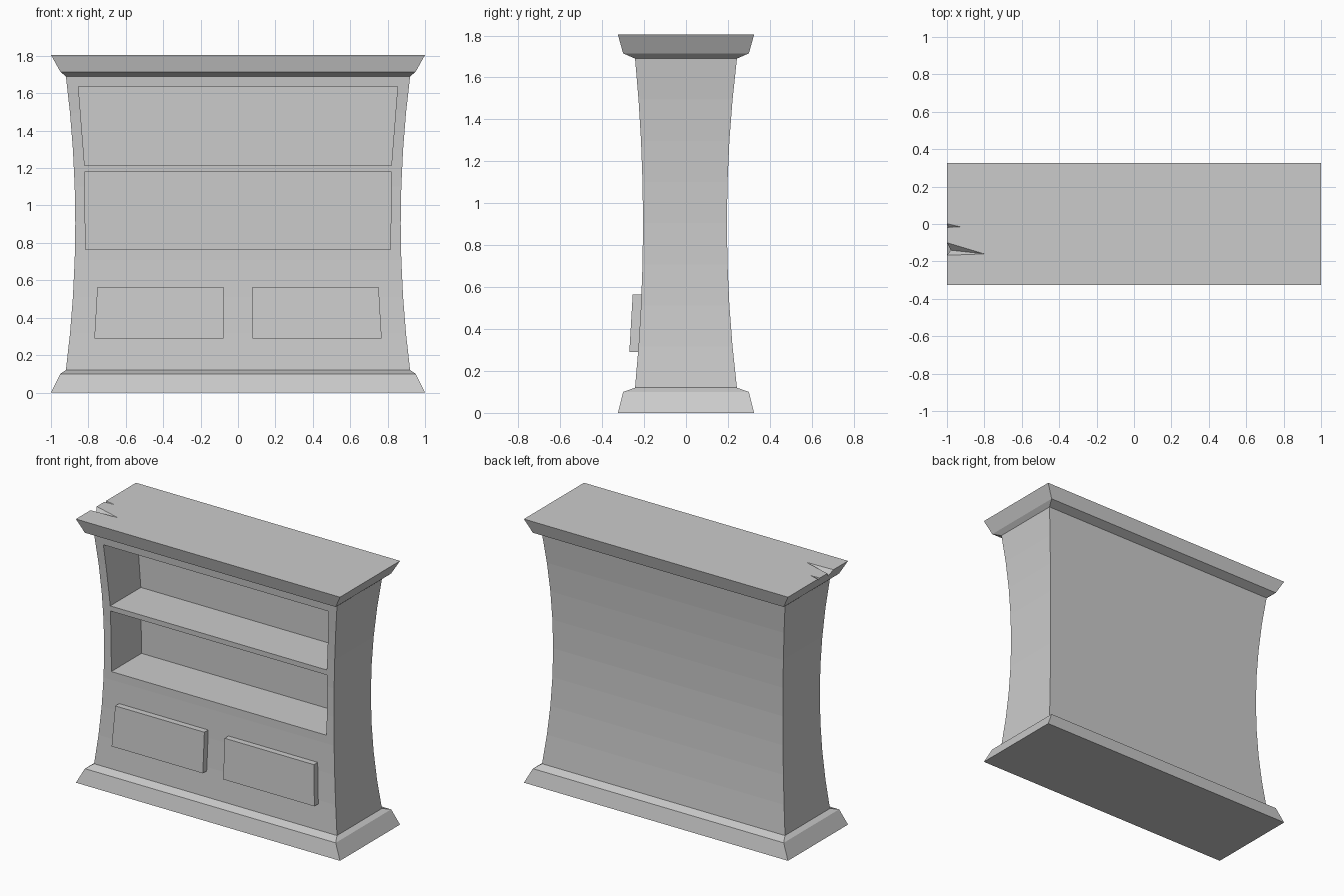
import bpy, bmesh
from mathutils import Vector

if "Cube" in bpy.data.objects:
    bpy.data.objects.remove(bpy.data.objects["Cube"])


def finish(name, bm):
    bmesh.ops.recalc_face_normals(bm, faces=bm.faces)
    me = bpy.data.meshes.new(name)
    bm.to_mesh(me)
    bm.free()
    ob = bpy.data.objects.new(name, me)
    bpy.context.collection.objects.link(ob)
    return ob


def loft(name, rings):
    """Join equal-length point rings with quads and cap both ends."""
    bm = bmesh.new()
    loops = [[bm.verts.new(p) for p in r] for r in rings]
    n = len(loops[0])
    for a, b in zip(loops, loops[1:]):
        for i in range(n):
            j = (i + 1) % n
            bm.faces.new((a[i], a[j], b[j], b[i]))
    bm.faces.new(loops[0])
    bm.faces.new(loops[-1])
    return finish(name, bm)


def hull(name, points):
    bm = bmesh.new()
    for p in points:
        bm.verts.new(p)
    bmesh.ops.convex_hull(bm, input=bm.verts)
    return finish(name, bm)


def cut(target, cutter):
    cutter.hide_render = True
    mod = target.modifiers.new("cut", 'BOOLEAN')
    mod.operation = 'DIFFERENCE'
    mod.solver = 'EXACT'
    mod.object = cutter
    bpy.context.view_layer.objects.active = target
    bpy.ops.object.modifier_apply(modifier=mod.name)
    bpy.data.objects.remove(cutter)


def rect(hx, y0, y1, z):
    return [(-hx, y0, z), (hx, y0, z), (hx, y1, z), (-hx, y1, z)]


# Waisted side profile between base and crown
Z0, Z1 = 0.12, 1.69


def waist(z):
    return ((z - 0.905) / 0.785) ** 2


def front_y(z):
    return -0.205 - 0.038 * waist(z)


# Carcass: base moulding, curved body and crown moulding in one loft
rings = [rect(1.0, -0.325, 0.325, 0), rect(0.95, -0.30, 0.30, 0.1)]
for i in range(9):
    z = Z0 + (Z1 - Z0) * i / 8
    rings.append(rect(0.87 + 0.05 * waist(z), front_y(z), 0.195 + 0.048 * waist(z), z))
rings += [rect(0.95, -0.30, 0.30, 1.715), rect(1.0, -0.325, 0.325, 1.805)]
carcass = loft("bookcase_carcass", rings)

# Two open shelf recesses: bottom z, top z, half width at bottom and top
for z0, z1, w0, w1 in ((1.215, 1.635, 0.82, 0.853), (0.765, 1.18, 0.815, 0.82)):
    outline = lambda y: [(-w0, y, z0), (w0, y, z0), (w1, y, z1), (-w1, y, z1)]
    cut(carcass, loft("shelf_cutter", [outline(-0.5), outline(0.12)]))

# Splits in the crown's left end: inner tip, two rim points, lower point
for tip, *rim in (
        ((-0.80, -0.16, 1.805), (-1, -0.10, 1.805), (-1, -0.167, 1.805), (-0.98, -0.14, 1.768)),
        ((-0.93, -0.015, 1.805), (-1, 0.002, 1.805), (-1, -0.018, 1.805), (-0.992, -0.016, 1.79))):
    tip = Vector(tip)
    pts = [tip] + [tip + (Vector(p) - tip) * 1.3 for p in rim]
    pts += [p + Vector((0, 0, 0.05)) for p in pts[:3]]
    cut(carcass, hull("split_cutter", pts))

# Two raised drawer fronts following the slope of the body
for name, s in (("left_drawer", -1), ("right_drawer", 1)):
    def face(d):
        return [(s * x, front_y(z) + d, z) for x, z in
                ((0.077, 0.29), (0.768, 0.29), (0.752, 0.565), (0.077, 0.565))]
    loft(name, [face(0.004), face(-0.042)])
